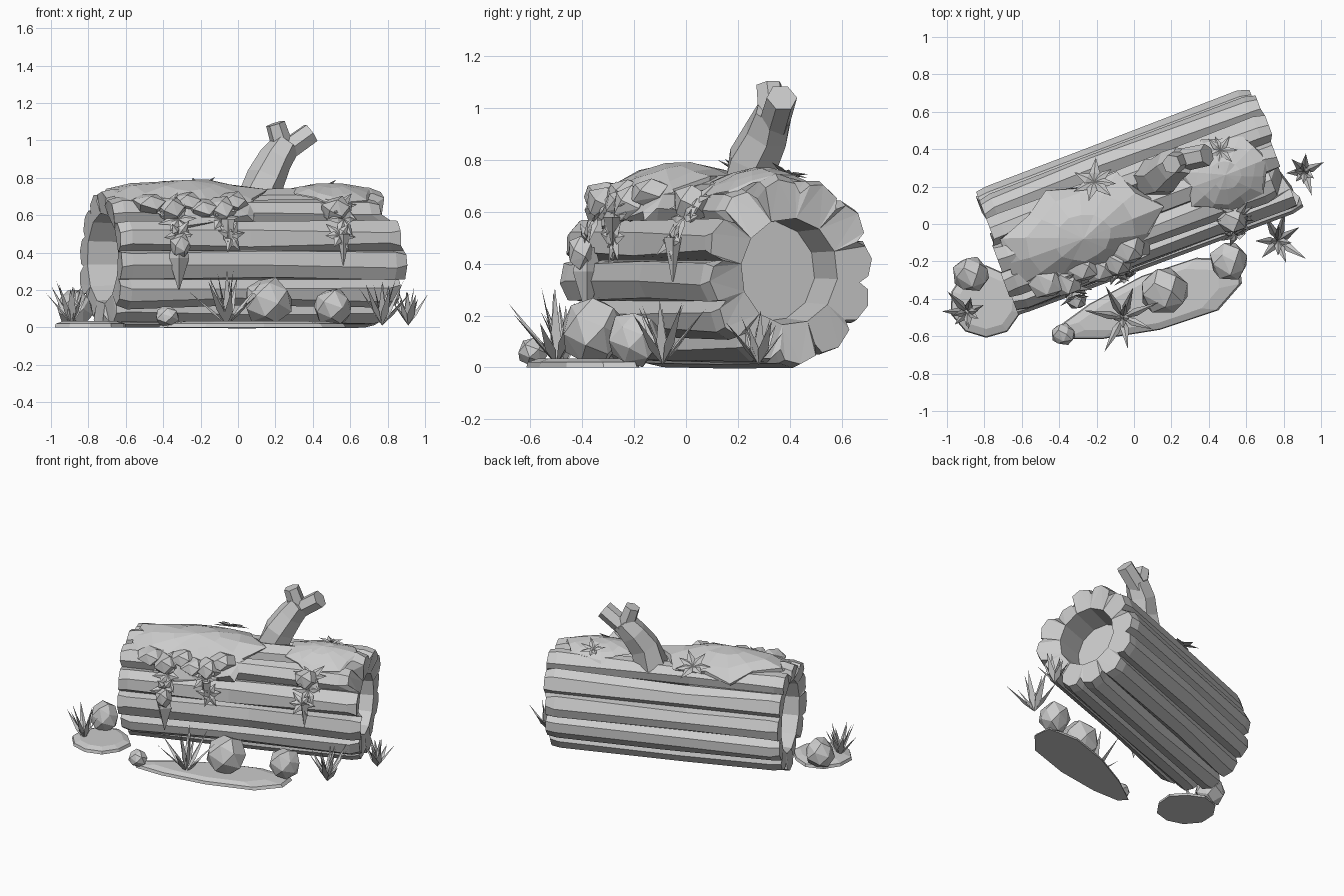
import bpy, bmesh, math, random
from math import sin, cos, radians, pi
from mathutils import Vector, Matrix

random.seed(4)
cube = bpy.data.objects.get("Cube")
if cube:
    bpy.data.objects.remove(cube, do_unlink=True)

GREY = (0.6, 0.6, 0.6, 1)
mat = bpy.data.materials.new("plain_grey")
mat.use_nodes = True
mat.diffuse_color = GREY
mat.node_tree.nodes["Principled BSDF"].inputs["Base Color"].default_value = GREY

TURN = Matrix.Rotation(radians(20.6), 3, 'Z')
LOBES = 12
RIGHT_ENDS = (-0.73, -0.73, -0.73, -0.75, -0.76, -0.75, -0.75, -0.74, -0.72, -0.74, -0.73, -0.74)
LEFT_ENDS = (0.83, 0.85, 0.86, 0.84, 0.77, 0.85, 0.88, 0.86, 0.83, 0.84, 0.82, 0.83)


def jit(a):
    return random.uniform(-a, a)


def finish(name, bm):
    bmesh.ops.recalc_face_normals(bm, faces=bm.faces)
    me = bpy.data.meshes.new(name)
    bm.to_mesh(me)
    bm.free()
    me.materials.append(mat)
    ob = bpy.data.objects.new(name, me)
    bpy.context.collection.objects.link(ob)


def on_log(s, deg, r=1.0):
    """Point at distance s along the log, at an angle around it (90 = top, 180 = front)."""
    a = radians(deg)
    return TURN @ Vector((s, 0.114 + 0.357 * r * cos(a), 0.37 + 0.37 * r * sin(a)))


def log_normal(deg):
    return TURN @ Vector((0, cos(radians(deg)), sin(radians(deg))))


def bridge(bm, a, b):
    n = len(a)
    for i in range(n):
        bm.faces.new((a[i], a[(i + 1) % n], b[(i + 1) % n], b[i]))


# Log: lobed bark with a recessed hollow at each end
def make_log():
    bm = bmesh.new()
    step = 360 / LOBES
    rings = []
    for t in (0, 0.04, 0.48, 0.96, 1):
        ring = []
        for k, (lo, hi) in enumerate(zip(RIGHT_ENDS, LEFT_ENDS)):
            middle = t == 0.48
            s = lo + (hi - lo) * t + (jit(0.15) if middle else 0)
            c = 7 + step * k
            swell = (0.97 if t in (0, 1) else 1.0) + jit(0.018)
            for da, r in ((-15, 0.82), (-11, 0.96), (0, 1.01), (11, 0.96)):
                wob = 0 if da == -15 else jit(2.5 if middle else 1.5)
                ring.append(bm.verts.new(on_log(s, c + da + wob, r * (swell if r > 0.9 else 1))))
        rings.append(ring)
    for a, b in zip(rings, rings[1:]):
        bridge(bm, a, b)
    for ring, s, inward, r in ((rings[0], -0.73, 1, 0.66), (rings[-1], 0.83, -1, 0.56)):
        rim, floor = [[bm.verts.new(on_log(s + inward * d, 7 - 15 + step * k, r * f))
                       for k in range(LOBES)] for d, f in ((0, 1), (0.22, 0.94))]
        for k in range(LOBES):
            a, b = rim[k], rim[(k + 1) % LOBES]
            lobe = [ring[(4 * k + j) % len(ring)] for j in range(5)]
            for i in range(4):
                bm.faces.new((lobe[i], lobe[i + 1], a if i < 2 else b))
            bm.faces.new((lobe[2], b, a))
        bridge(bm, rim, floor)
        bm.faces.new(floor)
    finish("log", bm)


# Tapered tube along a path
def tube(name, pts, radii, sides=6):
    bm = bmesh.new()
    pts = [Vector(p) for p in pts]
    rings = []
    for i, (p, r) in enumerate(zip(pts, radii)):
        d = pts[min(i + 1, len(pts) - 1)] - pts[max(i - 1, 0)]
        q = d.to_track_quat('Z', 'Y')
        rings.append([bm.verts.new(p + q @ Vector((r * cos(2 * pi * k / sides), r * sin(2 * pi * k / sides), 0)))
                      for k in range(sides)])
    for a, b in zip(rings, rings[1:]):
        bridge(bm, a, b)
    bm.faces.new(rings[0])
    bm.faces.new(rings[-1])
    finish(name, bm)


# Moss sheet wrapped on the log
def moss(name, s0, half_s, a0, half_a, thick):
    bm = bmesh.new()
    n = 14
    rings = []
    for t, h in ((0.35, 0.8), (0.7, 0.42), (0.95, 0.08), (1.0, -0.2)):
        ring = []
        for k in range(n):
            a = 2 * pi * k / n
            ragged = 1 + (0.08 * (-1) ** k + jit(0.07) if t > 0.9 else jit(0.1))
            ring.append(bm.verts.new(on_log(s0 + half_s * t * ragged * cos(a),
                                            a0 + half_a * t * ragged * sin(a),
                                            1 + thick * (h + jit(0.12)))))
        rings.append(ring)
    top = bm.verts.new(on_log(s0, a0, 1 + thick))
    for k in range(n):
        bm.faces.new((top, rings[0][k], rings[0][(k + 1) % n]))
    for a, b in zip(rings, rings[1:]):
        bridge(bm, a, b)
    bm.faces.new(rings[-1])
    finish(name, bm)


# Rosette of pointed three-sided blades
def blades(name, pos, normal, count, length, width, low, high):
    bm = bmesh.new()
    q = Vector(normal).to_track_quat('Z', 'Y')
    for k in range(count):
        turn = Matrix.Rotation(2 * pi * k / count + jit(0.25), 3, 'Z')
        tilt = Matrix.Rotation(-radians(random.uniform(low, high)), 3, 'Y')
        size = length * random.uniform(0.75, 1.05)

        def put(x, y, z):
            return bm.verts.new(Vector(pos) + q @ (turn @ (tilt @ Vector((x * size, y, z)))))
        base, tip = put(0, 0, 0), put(1, 0, 0)
        sides = [put(0.35, width, 0), put(0.35, 0, width * 0.5), put(0.35, -width, 0)]
        for i in range(3):
            a, b = sides[i], sides[(i + 1) % 3]
            bm.faces.new((base, a, b))
            bm.faces.new((a, tip, b))
    finish(name, bm)


# Faceted stone or moss lump: hull of evenly spread points
def lump(name, pos, size, count=14):
    bm = bmesh.new()
    for i in range(count):
        z = 1 - 2 * (i + 0.5) / count
        r, a = math.sqrt(1 - z * z), i * 2.4
        bm.verts.new(Vector(pos) + Vector((r * cos(a) * size[0], r * sin(a) * size[1], z * size[2])) * (1 + jit(0.08)))
    bmesh.ops.convex_hull(bm, input=bm.verts)
    finish(name, bm)


# Thin ground patch, wider towards one end by the flare
def patch(name, x, y, rx, ry, deg, flare):
    bm = bmesh.new()
    rot = Matrix.Rotation(radians(deg), 3, 'Z')
    n = 10
    wob = [1 + jit(0.05) for _ in range(n)]
    rings = []
    for z, f in ((0, 1), (0.02, 0.97), (0.035, 0.75)):
        ring = []
        for k, w in enumerate(wob):
            a = 2 * pi * (k + 0.5) / n
            local = Vector((rx * f * w * cos(a), ry * f * w * sin(a) * (1 + flare * cos(a)), 0))
            ring.append(bm.verts.new(Vector((x, y, z)) + rot @ local))
        rings.append(ring)
    for a, b in zip(rings, rings[1:]):
        bridge(bm, a, b)
    bm.faces.new(rings[0])
    bm.faces.new(rings[-1])
    finish(name, bm)


# Hanging clump: lumps, leaves and a drooping point on the front of the log
def hanging(name, s, low_lump, tip_z, width):
    lump(name + "_moss_lump", on_log(s, 138, 1.05), (0.085, 0.08, 0.075))
    for part, deg, size in (("upper", 135, 0.12), ("middle", 148, 0.12), ("lower", 162, 0.1)):
        blades(f"{name}_{part}_leaves", on_log(s + jit(0.03), deg, 1.06), log_normal(deg), 6, size, 0.025, -15, 25)
    if low_lump:
        lump(name + "_low_lump", on_log(s + 0.01, 170, 1.1), (0.06, 0.055, 0.07))
    top = on_log(s + 0.01, 166, 1.04)
    tube(name + "_point", [top, (top.x, top.y, tip_z + 0.17), (top.x, top.y, tip_z)],
         [width * 0.6, width, 0.003], 4)


make_log()

tube("branch", [(0.1, 0.24, 0.66), (0.15, 0.26, 0.8), (0.2, 0.31, 0.9), (0.26, 0.34, 0.98)],
     [0.115, 0.105, 0.092, 0.078])
tube("branch_left_fork", [(0.25, 0.34, 0.94), (0.39, 0.37, 1.04)], [0.062, 0.06])
tube("branch_right_fork", [(0.25, 0.34, 0.93), (0.2, 0.32, 1.09)], [0.062, 0.052])

moss("large_moss", -0.28, 0.43, 103, 50, 0.16)
moss("small_moss", 0.55, 0.23, 96, 34, 0.09)

hanging("right_hanging", -0.44, True, 0.2, 0.055)
hanging("middle_hanging", -0.16, False, 0.41, 0.036)
hanging("left_hanging", 0.5, False, 0.33, 0.034)
for i, (s, deg) in enumerate(((-0.55, 130), (-0.34, 128), (-0.26, 136), (-0.08, 128))):
    lump(f"moss_lump_{i}", on_log(s, deg, 1.03), (0.1, 0.09, 0.06))

blades("top_leaf_star", on_log(-0.12, 64, 1.1), log_normal(64), 7, 0.14, 0.03, 0, 16)
blades("small_leaf_star", on_log(0.57, 76, 1.04), log_normal(76), 7, 0.1, 0.02, 0, 16)

patch("front_ground", 0.09, -0.42, 0.54, 0.155, 19, 0.35)
patch("side_ground", -0.79, -0.42, 0.195, 0.195, 0, 0)

for name, x, y, r, h in (("large_rock", 0.16, -0.36, 0.13, 0.27),
                         ("middle_rock", 0.51, -0.2, 0.108, 0.22),
                         ("small_rock", -0.38, -0.59, 0.065, 0.12),
                         ("side_rock", -0.87, -0.27, 0.1, 0.21)):
    lump(name, (x, y, h / 2), (r, r * 0.95, h / 2), 20)

for name, x, y, length, low in (("front_grass", -0.06, -0.5, 0.33, 38), ("side_grass", -0.89, -0.47, 0.26, 50),
                                ("left_grass", 0.77, -0.09, 0.28, 42), ("back_left_grass", 0.91, 0.28, 0.22, 50)):
    blades(name + "_outer", (x, y, 0.01), (0, 0, 1), 7, length * 0.95, 0.022, low, low + 20)
    blades(name + "_inner", (x, y, 0.01), (0, 0, 1), 4, length, 0.02, 68, 85)
